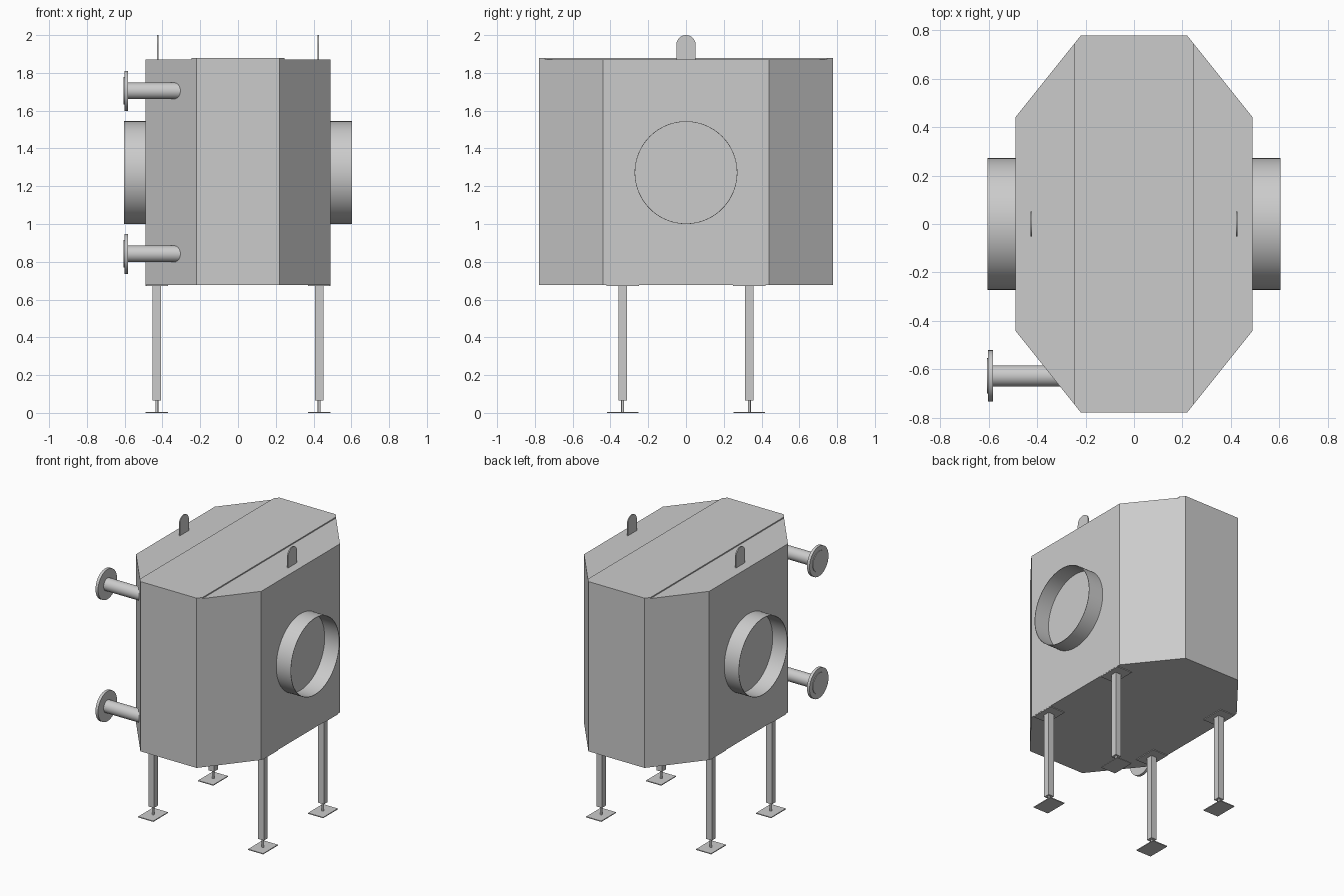
import bpy, bmesh, math
from mathutils import Matrix

if "Cube" in bpy.data.objects:
    bpy.data.objects.remove(bpy.data.objects["Cube"])


def make(name, bm):
    bmesh.ops.recalc_face_normals(bm, faces=bm.faces)
    me = bpy.data.meshes.new(name)
    bm.to_mesh(me)
    bm.free()
    ob = bpy.data.objects.new(name, me)
    bpy.context.collection.objects.link(ob)
    return ob


def smooth(ob):
    bpy.ops.object.select_all(action='DESELECT')
    ob.select_set(True)
    bpy.context.view_layer.objects.active = ob
    bpy.ops.object.shade_smooth_by_angle(angle=math.radians(35))


def extrude(name, points, offset):
    """Flat outline extruded into a solid."""
    bm = bmesh.new()
    face = bm.faces.new([bm.verts.new(p) for p in points])
    res = bmesh.ops.extrude_face_region(bm, geom=[face], use_keep_orig=True)
    verts = [g for g in res['geom'] if isinstance(g, bmesh.types.BMVert)]
    bmesh.ops.translate(bm, verts=verts, vec=offset)
    return make(name, bm)


def box(name, x, y, z0, z1, sx, sy):
    bm = bmesh.new()
    m = Matrix.Translation((x, y, (z0 + z1) / 2)) @ Matrix.Diagonal((sx, sy, z1 - z0, 1))
    bmesh.ops.create_cube(bm, size=1, matrix=m)
    return make(name, bm)


def lathe_x(name, profile, y, z, n=64, closed=False):
    """Revolve (x, radius) points around an axis parallel to x."""
    bm = bmesh.new()
    rings = []
    for px, r in profile:
        rings.append([bm.verts.new((px, y + r * math.cos(2 * math.pi * i / n),
                                    z + r * math.sin(2 * math.pi * i / n))) for i in range(n)])
    pairs = list(zip(rings, rings[1:]))
    if closed:
        pairs.append((rings[-1], rings[0]))
    for a, b in pairs:
        for i in range(n):
            j = (i + 1) % n
            bm.faces.new((a[i], a[j], b[j], b[i]))
    if not closed:
        bm.faces.new(rings[0])
        bm.faces.new(rings[-1])
    ob = make(name, bm)
    smooth(ob)
    return ob


def outline(quarter, z):
    """Mirror a +x+y quarter outline into a full loop."""
    q = quarter
    loop = q + [(-x, y) for x, y in reversed(q)]
    loop += [(-x, -y) for x, y in q] + [(x, -y) for x, y in reversed(q)]
    return [(x, y, z) for x, y in loop]


# Eight-sided housing and the raised sheet across its roof
extrude("housing", outline([(0.49, 0.44), (0.22, 0.777)], 0.677), (0, 0, 1.193))
extrude("roof_strip", outline([(0.245, 0.746), (0.22, 0.777)], 1.87), (0, 0, 0.008))

for s, side in ((1, "right"), (-1, "left")):
    # Round duct collar, closed off by the housing wall
    lathe_x(f"duct_collar_{side}",
            [(s * 0.489, 0.272), (s * 0.604, 0.272), (s * 0.604, 0.269), (s * 0.489, 0.269)],
            0, 1.272, 96, closed=True)

    # Lifting lug with rounded top
    arc = [(0.051 * math.cos(math.pi * i / 24), 1.949 + 0.051 * math.sin(math.pi * i / 24))
           for i in range(25)]
    pts = [(-0.051, 1.87), (0.051, 1.87)] + arc
    extrude(f"lifting_lug_{side}", [(s * 0.424 - 0.004, y, z) for y, z in pts], (0.008, 0, 0))

    # Legs with top plates, threaded rods and foot plates
    for t, end in ((1, "back"), (-1, "front")):
        x, y, tag = s * 0.43, t * 0.335, f"{end}_{side}"
        box(f"leg_plate_{tag}", x, y, 0.672, 0.678, 0.118, 0.17)
        box(f"leg_{tag}", x, y, 0.065, 0.673, 0.044, 0.044)
        box(f"foot_plate_{tag}", x, y, 0, 0.006, 0.118, 0.165)
        bm = bmesh.new()
        bmesh.ops.create_cone(bm, cap_ends=True, segments=24, radius1=0.008, radius2=0.008,
                              depth=0.064, matrix=Matrix.Translation((x, y, 0.036)))
        smooth(make(f"foot_rod_{tag}", bm))

# Flanged pipes leaving the front left chamfer
for z, tag in ((1.705, "upper"), (0.842, "lower")):
    lathe_x(f"pipe_{tag}",
            [(-0.30, 0.044), (-0.582, 0.044), (-0.582, 0.106), (-0.602, 0.106),
             (-0.602, 0.073), (-0.606, 0.073)], -0.627, z, 48)
